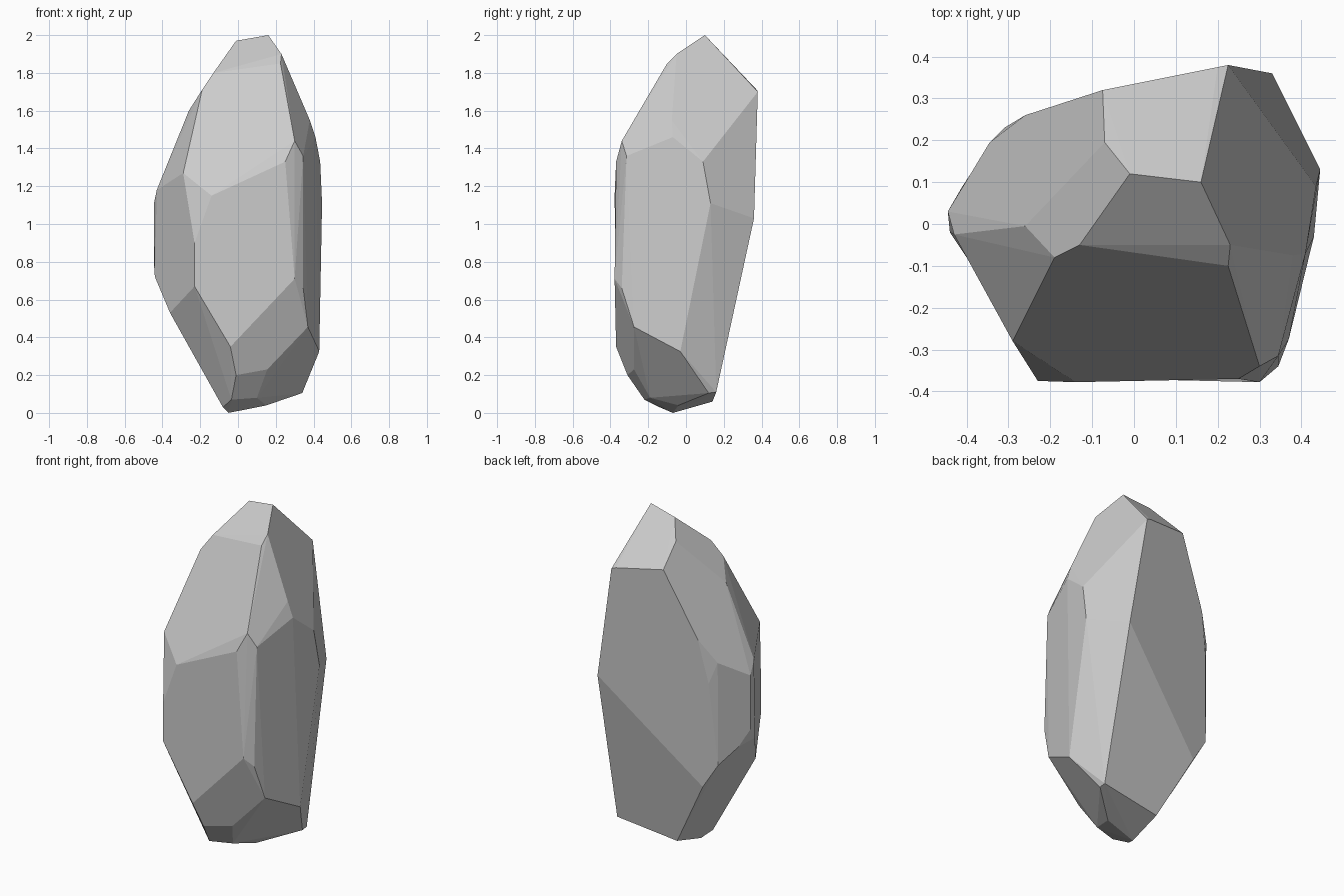
import bpy, bmesh, math

# Corner points of the stone, grouped by region
crown = [(-.01, .12, 1.97), (.16, .10, 2.0), (.23, -.05, 1.90), (.225, -.10, 1.85),
         (-.13, -.05, 1.80), (-.19, -.08, 1.71), (-.07, .195, 1.87), (-.075, .32, 1.75)]
front = [(-.29, -.28, 1.27), (.30, -.34, 1.44), (.25, -.37, 1.33), (-.14, -.378, 1.15),
         (.30, -.378, .71), (-.04, -.37, .35), (-.23, -.375, .67), (-.23, -.375, .90)]
right = [(.345, -.315, 1.36), (.345, -.34, .66), (.37, -.275, .455), (.43, -.03, .325),
         (.445, .13, 1.11), (.435, .09, 1.33), (.38, -.075, 1.55), (.41, -.07, 1.46)]
back = [(.20, .375, 1.71), (.225, .38, 1.70), (.33, .36, 1.03), (-.26, .26, 1.36),
        (-.31, .23, 1.10), (-.345, .19, .61), (-.25, .20, .46)]
left = [(-.43, -.025, 1.18), (-.26, -.005, 1.60), (-.445, .03, 1.11), (-.345, .195, 1.22),
        (-.445, .03, .79), (-.41, .09, .70), (-.44, -.02, .72), (-.36, -.14, .53)]
base = [(.155, -.275, .23), (-.01, -.31, .20), (.34, .12, .105), (.34, .16, .11),
        (.15, -.04, .04), (.10, -.19, .08), (-.05, -.07, 0), (-.035, -.22, .07),
        (-.08, -.14, .03), (-.04, .14, .06)]

# Wrap the corners in a convex hull and merge nearly flat triangles into facets
bm = bmesh.new()
for region in (crown, front, right, back, left, base):
    for p in region:
        bm.verts.new(p)
hull = bmesh.ops.convex_hull(bm, input=bm.verts[:])
loose = [v for v in bm.verts if not v.link_faces]
bmesh.ops.delete(bm, geom=loose, context='VERTS')
bmesh.ops.dissolve_limit(bm, angle_limit=math.radians(4),
                         verts=bm.verts[:], edges=bm.edges[:])
bmesh.ops.recalc_face_normals(bm, faces=bm.faces[:])

mesh = bpy.data.meshes.new("faceted_stone")
bm.to_mesh(mesh)
bm.free()
stone = bpy.data.objects.new("faceted_stone", mesh)
bpy.context.collection.objects.link(stone)
